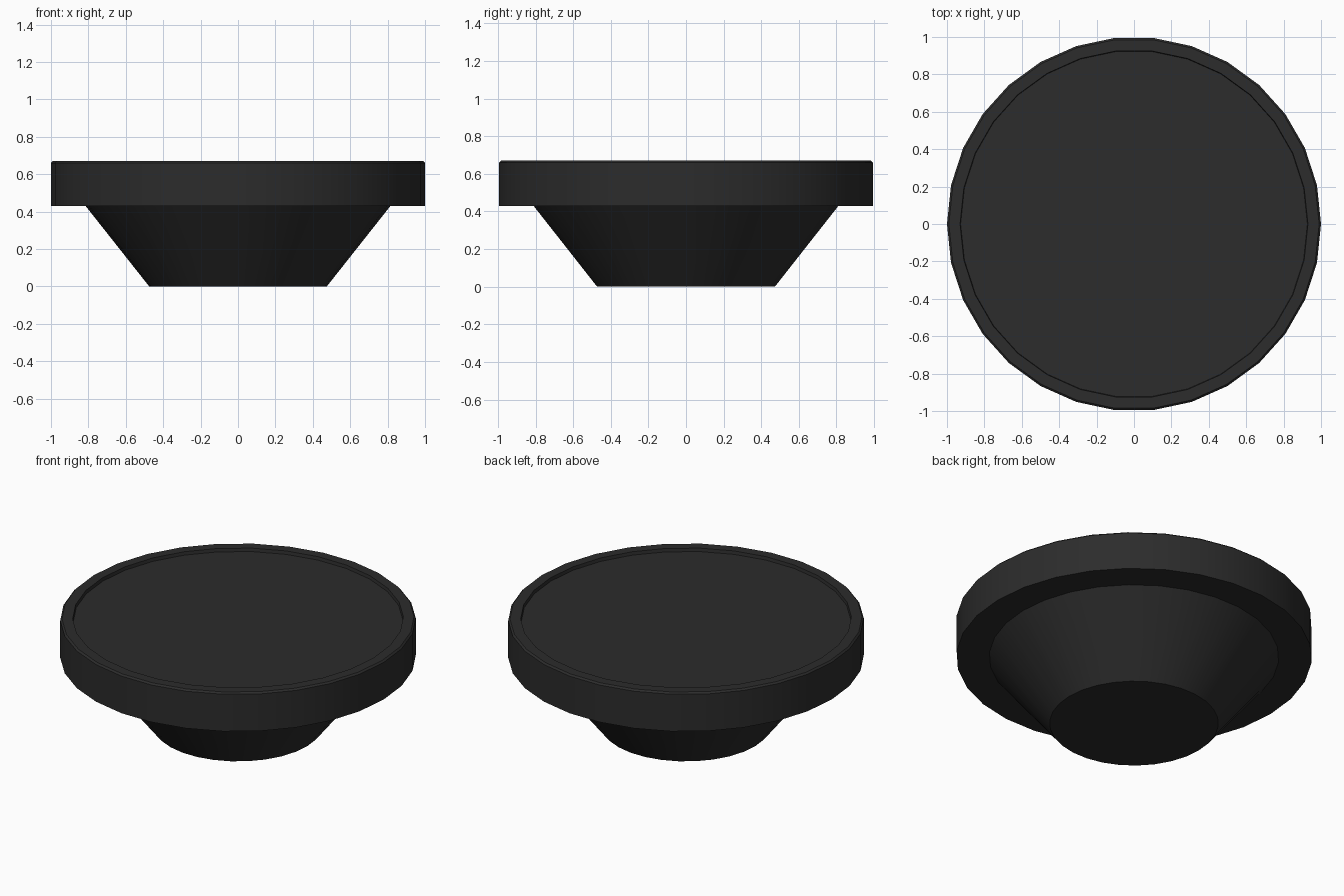
import bpy, bmesh, math

if "Cube" in bpy.data.objects:
    bpy.data.objects.remove(bpy.data.objects["Cube"])

SIDES = 30

black = bpy.data.materials.new("matte_black")
black.diffuse_color = (0.025, 0.025, 0.025, 1)
black.use_nodes = True
black.node_tree.nodes["Principled BSDF"].inputs["Base Color"].default_value = black.diffuse_color


def lathe(name, profile):
    """Revolve (radius, z) points around z; end rings are capped."""
    bm = bmesh.new()
    rings = []
    for r, z in profile:
        rings.append([bm.verts.new((r * math.cos(2 * math.pi * i / SIDES),
                                    r * math.sin(2 * math.pi * i / SIDES), z))
                      for i in range(SIDES)])
    for a, b in zip(rings, rings[1:]):
        for i in range(SIDES):
            j = (i + 1) % SIDES
            bm.faces.new((a[i], a[j], b[j], b[i]))
    bm.faces.new(rings[0][::-1])
    bm.faces.new(rings[-1])
    bmesh.ops.recalc_face_normals(bm, faces=bm.faces)
    mesh = bpy.data.meshes.new(name)
    bm.to_mesh(mesh)
    bm.free()
    mesh.materials.append(black)
    ob = bpy.data.objects.new(name, mesh)
    bpy.context.collection.objects.link(ob)
    bpy.ops.object.select_all(action='DESELECT')
    ob.select_set(True)
    bpy.context.view_layer.objects.active = ob
    bpy.ops.object.shade_smooth_by_angle(angle=math.radians(30))
    return ob


# Tapered foot, overhanging drum, softened rim and shallow recessed top
lathe("knob_body", [
    (0.475, 0), (0.815, 0.43),
    (1.0, 0.43), (1.0, 0.66), (0.99, 0.67),
    (0.93, 0.67), (0.927, 0.65),
])
